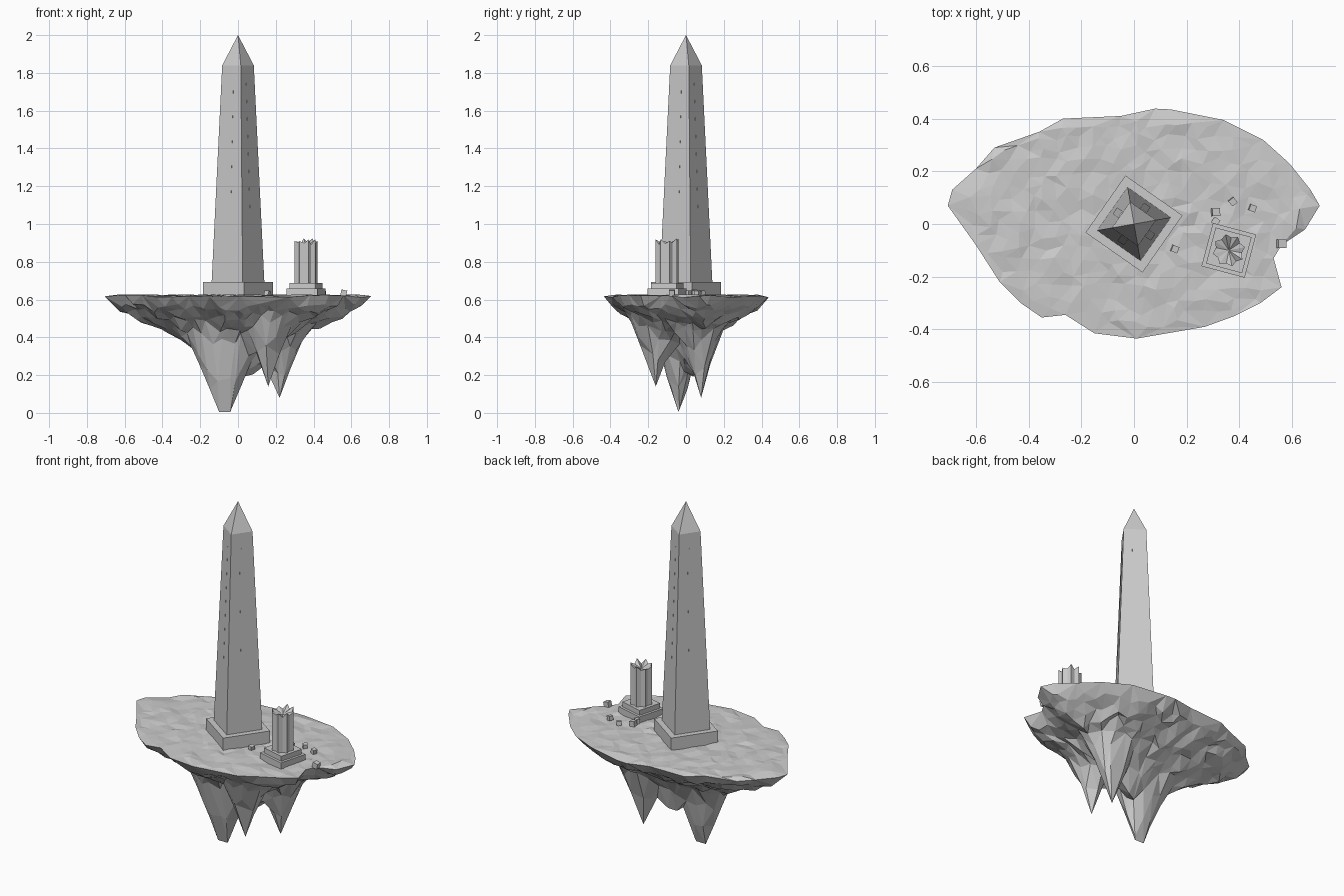
import bpy, bmesh, math, random
from mathutils import Vector, Matrix
from mathutils.geometry import delaunay_2d_cdt, intersect_point_line

random.seed(4)
if "Cube" in bpy.data.objects:
    bpy.data.objects.remove(bpy.data.objects["Cube"])

stone = bpy.data.materials.new("grey_stone")
stone.use_nodes = True
GREY = (0.6, 0.6, 0.6, 1)
stone.diffuse_color = GREY
stone.node_tree.nodes["Principled BSDF"].inputs["Base Color"].default_value = GREY


def add_object(name, bm):
    bmesh.ops.recalc_face_normals(bm, faces=bm.faces)
    mesh = bpy.data.meshes.new(name)
    bm.to_mesh(mesh)
    bm.free()
    mesh.materials.append(stone)
    obj = bpy.data.objects.new(name, mesh)
    bpy.context.collection.objects.link(obj)
    return obj


def square_tower(name, centre, turn, levels):
    """Stack of square sections; levels are (height, corner radius), radius 0 is a point."""
    bm = bmesh.new()
    rings = []
    for z, r in levels:
        if r == 0:
            rings.append([bm.verts.new((*centre, z))] * 4)
        else:
            rings.append([bm.verts.new((centre[0] + r * math.cos(turn + k * math.pi / 2),
                                        centre[1] + r * math.sin(turn + k * math.pi / 2), z))
                          for k in range(4)])
    bm.faces.new(rings[0])
    for low, high in zip(rings, rings[1:]):
        for k in range(4):
            j = (k + 1) % 4
            corners = [low[k], low[j], high[j], high[k]]
            bm.faces.new(list(dict.fromkeys(corners)))
    if levels[-1][1]:
        bm.faces.new(rings[-1])
    return add_object(name, bm)


# Floating island: one triangulation used for the ground and for the rocky underside
OUTLINE = [Vector(p) for p in (
    (.705, .07), (.67, .13), (.59, .23), (.49, .32), (.34, .395), (.14, .435), (.08, .438),
    (-.05, .41), (-.27, .4), (-.36, .35), (-.53, .29), (-.6, .21), (-.69, .13), (-.707, .07),
    (-.6, -.08), (-.51, -.22), (-.43, -.3), (-.35, -.355), (-.26, -.345), (-.15, -.415),
    (.01, -.435), (.27, -.39), (.38, -.35), (.48, -.3), (.56, -.24), (.53, -.13),
    (.56, -.08), (.65, -.02))]
# Hanging spikes: tip position, tip height, slope along x, slope along y, blunt radius
SPIKES = [(-.07, -.04, .005, 2.4, 4, .03), (.16, -.16, .14, 2.8, 2.6, 0), (.22, .08, .08, 2.5, 3.2, 0)]
# Low lobes of rock: a saddle joining the rear spikes and a shoulder beside the longest one
LOBES = [(.09, .03, .18, 1.2, 3.5, .05), (-.2, -.02, .3, .9, 1.7, 0)]


def rim_distance(p):
    best = 9
    for a, b in zip(OUTLINE, OUTLINE[1:] + OUTLINE[:1]):
        q, t = intersect_point_line(p, a, b)
        q = a.lerp(b, min(max(t, 0), 1))
        best = min(best, (p - q.xy).length)
    return best


def underside(p, edge):
    z = .588 - .64 * edge + random.uniform(-.018, .018) * min(1, edge / .08)
    for x, y, tip, sx, sy, blunt in SPIKES + LOBES:
        reach = math.hypot((p.x - x) * sx, (p.y - y) * sy)
        z = min(z, tip + max(0, reach - blunt * sx))
    return z


def island():
    points = list(OUTLINE)
    step = .056
    for row in range(-9, 10):
        for col in range(-14, 15):
            p = Vector(((col + row % 2 / 2) * step, row * step * .85))
            p += Vector((random.uniform(-.3, .3), random.uniform(-.3, .3))) * step
            near_tip = any(math.hypot(p.x - s[0], p.y - s[1]) < .035 for s in SPIKES)
            if not near_tip:
                points.append(p)
    for x, y, *_, blunt in SPIKES:
        offsets = (-blunt, blunt) if blunt else (0,)
        points += [Vector((x + d, y)) for d in offsets]
    n = len(OUTLINE)
    loop = list(range(n))
    inside = [p for p in points[n:] if rim_distance(p) > .018]
    flat, _, tris, *_ = delaunay_2d_cdt(OUTLINE + inside, [], [loop], 1, 1e-5)
    bm = bmesh.new()
    top, bottom = [], []
    for p in flat:
        edge = rim_distance(p)
        if edge < .001:
            rim = bm.verts.new((*p, random.uniform(.605, .625)))
            top.append(rim)
            bottom.append(rim)
        else:
            top.append(bm.verts.new((*p, .622 + random.uniform(-.006, .006))))
            bottom.append(bm.verts.new((*p, underside(p, edge))))
    for tri in tris:
        for layer in (top, bottom):
            corners = [layer[i] for i in tri]
            if not bm.faces.get(corners):
                bm.faces.new(corners)
    return add_object("floating_island", bm)


island()

# Obelisk on its plinth
TURN = math.radians(10)
FOOT, SHOULDER = (.685, .142), (1.84, .085)
square_tower("obelisk_plinth", (0, 0), TURN, [(.6, .187), (.692, .187)])
square_tower("obelisk_shaft", (0, 0), TURN, [FOOT, SHOULDER, (2, 0)])


# Thin carved strip down the middle of each obelisk side
def strip(k):
    bm = bmesh.new()
    spin = Matrix.Rotation(TURN + math.pi / 4 + k * math.pi / 2, 3, "Z")
    bmesh.ops.create_cube(bm, size=1)
    for v in bm.verts:
        z = 1.4 + v.co.z * .7
        t = (z - FOOT[0]) / (SHOULDER[0] - FOOT[0])
        face = (FOOT[1] + t * (SHOULDER[1] - FOOT[1])) / math.sqrt(2)
        v.co = spin @ Vector((face + v.co.x * .001, v.co.y * .03, z))
    add_object(f"carved_strip_{k + 1}", bm)


for k in range(4):
    strip(k)

# Broken fluted column on a stepped base
COLUMN = (.36, -.1)
LEAN = math.radians(30)
square_tower("column_base", COLUMN, LEAN, [(.6, .12), (.658, .12)])
square_tower("column_step", COLUMN, LEAN, [(.65, .1), (.687, .1)])


def column():
    bm = bmesh.new()
    count = 16
    low, high = [], []
    for k in range(count):
        a = (k + .5) * math.tau / count
        groove = k % 2
        r = .05 if groove else .062
        x, y = COLUMN[0] + r * math.cos(a), COLUMN[1] + r * math.sin(a)
        low.append(bm.verts.new((x, y, .68)))
        high.append(bm.verts.new((x, y, random.uniform(.89, .905) if groove else random.uniform(.905, .925))))
    middle = bm.verts.new((*COLUMN, .885))
    bm.faces.new(low)
    for k in range(count):
        j = (k + 1) % count
        bm.faces.new((low[k], low[j], high[j], high[k]))
        bm.faces.new((high[k], high[j], middle))
    add_object("broken_column", bm)


column()

# Scattered rubble blocks
for i, (x, y) in enumerate([(.31, .045), (.375, .085), (.45, .06), (.155, -.095), (.31, .01), (.56, -.075)]):
    bm = bmesh.new()
    bmesh.ops.create_cube(bm, size=random.uniform(.024, .032))
    turn = Matrix.Rotation(random.uniform(0, 3), 4, "Z") @ Matrix.Rotation(random.uniform(-.3, .3), 4, "X")
    bmesh.ops.transform(bm, matrix=Matrix.Translation((x, y, .635)) @ turn, verts=bm.verts)
    add_object(f"rubble_{i + 1}", bm)
